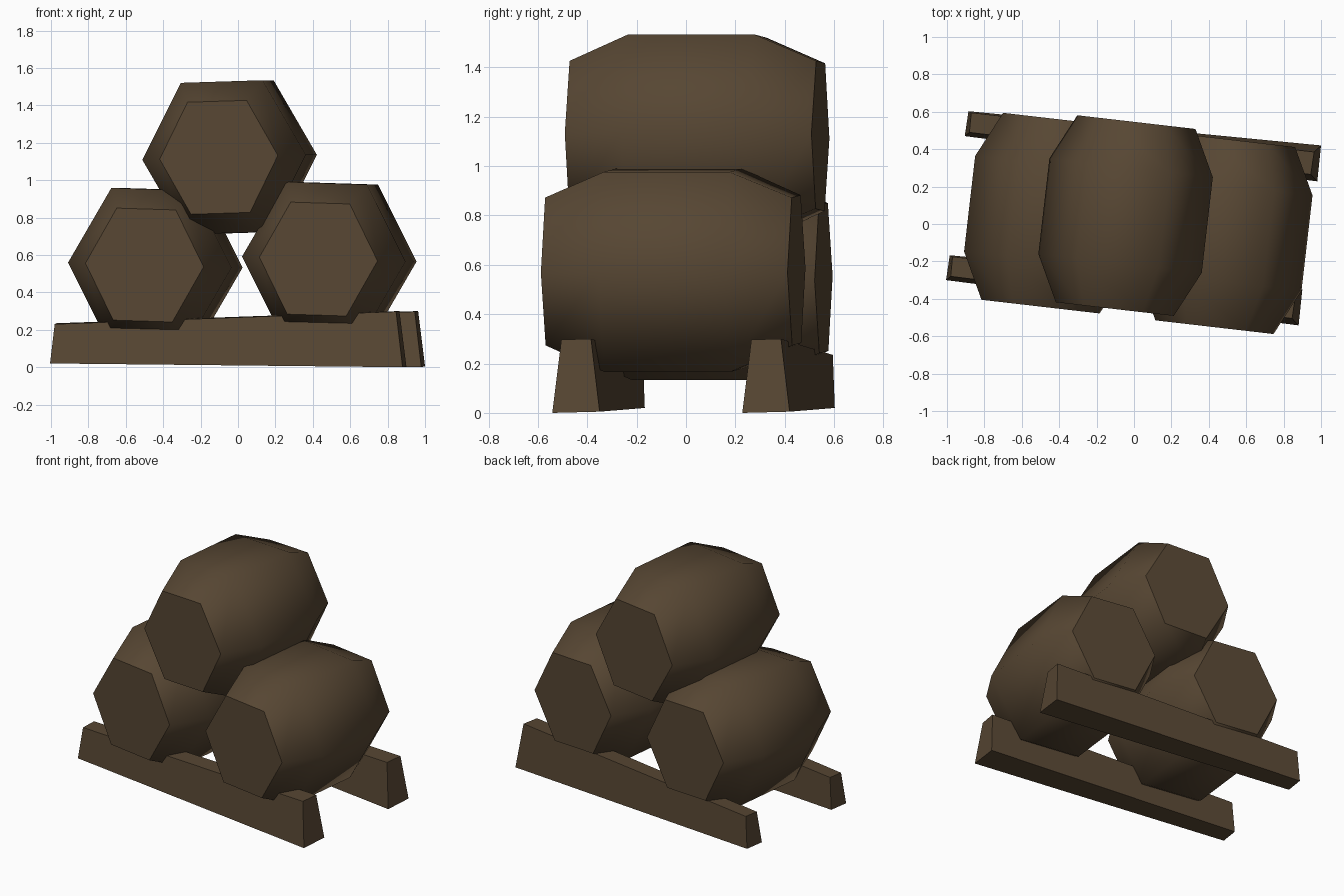
import bpy, bmesh, math
from mathutils import Matrix, Vector

if "Cube" in bpy.data.objects:
    bpy.data.objects.remove(bpy.data.objects["Cube"])

wood = bpy.data.materials.new("dark_brown_wood")
wood.diffuse_color = (0.095, 0.062, 0.033, 1)
wood.use_nodes = True
wood.node_tree.nodes["Principled BSDF"].inputs["Base Color"].default_value = wood.diffuse_color


def finish(bm, name):
    bmesh.ops.recalc_face_normals(bm, faces=bm.faces)
    me = bpy.data.meshes.new(name)
    bm.to_mesh(me)
    bm.free()
    me.materials.append(wood)
    ob = bpy.data.objects.new(name, me)
    bpy.context.collection.objects.link(ob)
    return ob


# Six-sided barrel: rings along the local y axis, bulging in the middle
def barrel(name, centre, roll):
    bm = bmesh.new()
    rings = []
    for y, rx, rz in ((-0.503, 0.318, 0.346), (-0.257, 0.44, 0.468),
                      (0.257, 0.44, 0.468), (0.503, 0.318, 0.346)):
        rings.append([bm.verts.new((rx * math.cos(i * math.pi / 3), y,
                                    rz * math.sin(i * math.pi / 3))) for i in range(6)])
    for a, b in zip(rings, rings[1:]):
        for i in range(6):
            j = (i + 1) % 6
            bm.faces.new((a[i], a[j], b[j], b[i])).smooth = True
    # flat end caps
    bm.faces.new(rings[0])
    bm.faces.new(rings[-1])
    ob = finish(bm, name)
    ob.matrix_world = (Matrix.Translation(centre)
                       @ Matrix.Rotation(math.radians(-6.6), 4, 'Z')
                       @ Matrix.Rotation(math.radians(roll), 4, 'Y'))


barrel("barrel_top", (-0.045, 0.045, 1.122), -1.8)
barrel("barrel_left", (-0.442, 0.058, 0.546), 1.8)
barrel("barrel_right", (0.488, -0.052, 0.578), 1.8)

# Rough-hewn support beam: tapered section, taller and wider at its right end
LEFT_END = ((-0.905, 0.47, 0.02), (-0.885, 0.603, 0.02), (-0.87, 0.595, 0.235), (-0.88, 0.49, 0.23))
RIGHT_END = ((0.98, 0.228, 0.0), (1.0, 0.42, 0.005), (0.963, 0.385, 0.3), (0.945, 0.265, 0.297))


def beam(name, offset):
    bm = bmesh.new()
    a, b = [[bm.verts.new(Vector(p) + Vector(offset)) for p in end] for end in (LEFT_END, RIGHT_END)]
    for i in range(4):
        j = (i + 1) % 4
        bm.faces.new((a[i], a[j], b[j], b[i]))
    bm.faces.new(a)
    bm.faces.new(b)
    finish(bm, name)


beam("back_beam", (0, 0, 0))
beam("front_beam", (-0.1, -0.77, 0))
